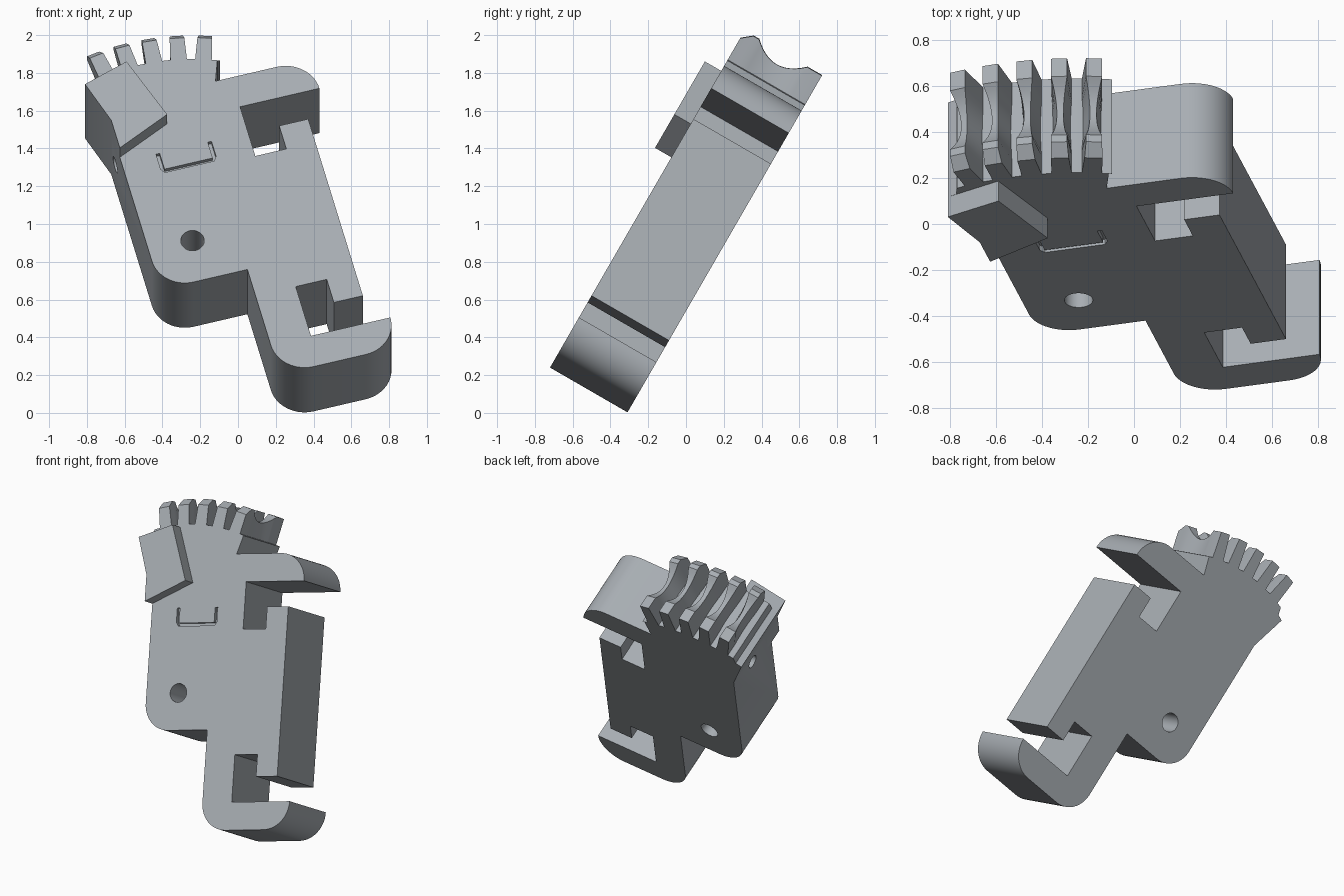
import bpy, bmesh, math
from mathutils import Matrix

if "Cube" in bpy.data.objects:
    bpy.data.objects.remove(bpy.data.objects["Cube"])

DEPTH = 0.474                       # plate thickness
CX, CY = 0.04, 1.08                 # pivot and gear centre in the plate plane
ROOT = 1.11                         # gear root radius
# plate plane: turned 15 degrees in its own plane, leaned back 60 degrees
POSE = (Matrix.Translation((0, -0.8586, 0)) @ Matrix.Rotation(math.radians(60), 4, 'X')
        @ Matrix.Rotation(math.radians(15), 4, 'Z'))

grey = bpy.data.materials.new("plain_grey")
grey.diffuse_color = (0.39, 0.42, 0.45, 1)
grey.use_nodes = True
grey.node_tree.nodes["Principled BSDF"].inputs["Base Color"].default_value = grey.diffuse_color


def finish(name, bm):
    bmesh.ops.recalc_face_normals(bm, faces=bm.faces)
    me = bpy.data.meshes.new(name)
    bm.to_mesh(me)
    bm.free()
    me.materials.append(grey)
    ob = bpy.data.objects.new(name, me)
    bpy.context.collection.objects.link(ob)
    ob.matrix_world = POSE
    return ob


def prism(name, pts, z0, z1):
    bm = bmesh.new()
    face = bm.faces.new([bm.verts.new((x, y, z0)) for x, y in pts])
    new = bmesh.ops.extrude_face_region(bm, geom=[face])["geom"]
    bmesh.ops.translate(bm, vec=(0, 0, z1 - z0),
                        verts=[v for v in new if isinstance(v, bmesh.types.BMVert)])
    return finish(name, bm)


def arc(cx, cy, r, start, end, n=14):
    angles = [math.radians(start + (end - start) * i / n) for i in range(n + 1)]
    return [(cx + r * math.cos(a), cy + r * math.sin(a)) for a in angles]


def activate(ob):
    bpy.ops.object.select_all(action='DESELECT')
    bpy.context.view_layer.objects.active = ob
    ob.select_set(True)


def cut(ob, cutter):
    mod = ob.modifiers.new("cut", 'BOOLEAN')
    mod.operation, mod.solver, mod.object = 'DIFFERENCE', 'EXACT', cutter
    bpy.context.view_layer.update()
    activate(ob)
    bpy.ops.object.modifier_apply(modifier=mod.name)
    bpy.data.objects.remove(cutter)


# right side: lower hook, T-shaped rail slots, upper hook (mirrored about the pivot height)
half = arc(0.745, 0.355, 0.185, -90, 0) + [
    (0.495, 0.355), (0.495, 0.667), (0.665, 0.667), (0.665, 0.521), (0.824, 0.521)]
upper = [(x, 2 * CY - y) for x, y in reversed(half)]

# whole plate outline, counter-clockwise
outline = arc(0.46, 0.355, 0.185, 180, 270) + half + upper
outline += [(0.41, 1.99), (0.452, 2.11)]
outline += arc(CX, CY, ROOT, 67.5, 103.5, 24)
outline += [(-0.235, 2.11), (-0.277, 2.095), (-0.2, 1.846)]
outline += arc(-0.02, 1.014, 0.18, 180, 270) + [(0.275, 0.834)]
plate = prism("clip_plate", outline, -DEPTH, 0)

# pivot hole through the plate
cut(plate, prism("pivot_cutter", arc(CX, CY, 0.062, 0, 350, 35), -DEPTH - 0.1, 0.1))

# U-shaped groove in the front face
groove = [(-0.01, 1.64), (-0.01, 1.545), (0.007, 1.52), (0.277, 1.52), (0.294, 1.545),
          (0.294, 1.64), (0.274, 1.64), (0.274, 1.54), (0.01, 1.54), (0.01, 1.64)]
cut(plate, prism("groove_cutter", groove, -0.025, 0.05))

# blind hole in the left edge
bm = bmesh.new()
bmesh.ops.create_cone(bm, cap_ends=True, segments=32, radius1=0.045, radius2=0.045, depth=0.4,
                      matrix=Matrix.Translation((-0.2, 1.766, -DEPTH / 2))
                      @ Matrix.Rotation(math.pi / 2, 4, 'Y'))
cut(plate, finish("edge_hole_cutter", bm))

# raised stop block on the front
block = prism("stop_block", [(-0.277, 2.095), (-0.2, 1.846), (-0.2, 1.671),
                             (0.095, 1.804), (-0.029, 2.172)], -0.05, 0.1)

# worm gear teeth: each is lofted through the thickness with a hollow throat
throat = []
for i in range(13):
    s = -1 + i / 6
    throat.append((DEPTH / 2 + 0.147 * s, 1.285 - 0.07 * (1 - s * s), 0.07 - 0.042 * (1 - s * s)))
sections = [(0, 1.24, 0.078), (0.055, 1.285, 0.07)] + throat + [(DEPTH, 1.285, 0.07)]
bm = bmesh.new()
for k in range(5):
    tilt = math.radians(18 - 6.8 * k)
    turn = Matrix.Translation((CX, CY, 0)) @ Matrix.Rotation(-tilt, 4, 'Z')
    rings = []
    for t, r, w in sections:
        ring = [(-0.045, ROOT - 0.03), (0.045, ROOT - 0.03), (w / 2, r), (-w / 2, r)]
        rings.append([bm.verts.new((x, y, -t)) for x, y in ring])
    for a, b in zip(rings, rings[1:]):
        for i in range(4):
            j = (i + 1) % 4
            bm.faces.new((a[i], a[j], b[j], b[i]))
    bm.faces.new(rings[0])
    bm.faces.new(rings[-1])
    bmesh.ops.transform(bm, matrix=turn, verts=[v for ring in rings for v in ring])
teeth = finish("gear_teeth", bm)

for ob in (plate, block, teeth):
    activate(ob)
    bpy.ops.object.shade_smooth_by_angle(angle=math.radians(25))
